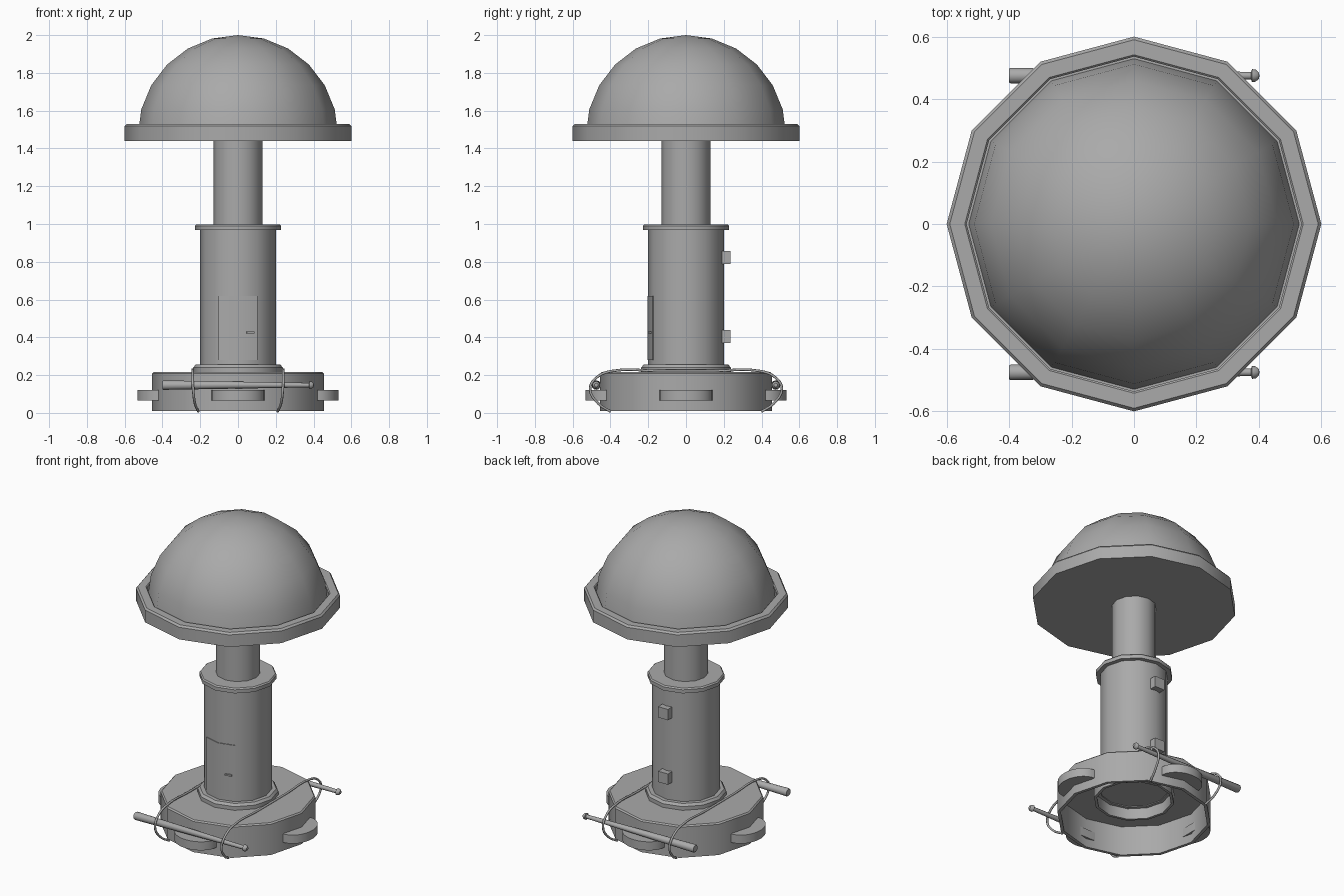
import bpy, bmesh, math
from mathutils import Vector, Matrix

if "Cube" in bpy.data.objects:
    bpy.data.objects.remove(bpy.data.objects["Cube"], do_unlink=True)

GREY = (0.4, 0.4, 0.4, 1.0)
grey = bpy.data.materials.new("plain_grey")
grey.use_nodes = True
grey.diffuse_color = GREY
grey.node_tree.nodes["Principled BSDF"].inputs["Base Color"].default_value = GREY
SIDES = 12


def finish(name, bm, smooth=True):
    """Turn a bmesh into a named, shaded object."""
    bmesh.ops.remove_doubles(bm, verts=bm.verts, dist=0.0002)
    bmesh.ops.recalc_face_normals(bm, faces=bm.faces)
    mesh = bpy.data.meshes.new(name)
    bm.to_mesh(mesh)
    bm.free()
    mesh.materials.append(grey)
    obj = bpy.data.objects.new(name, mesh)
    bpy.context.collection.objects.link(obj)
    if smooth:
        bpy.ops.object.select_all(action='DESELECT')
        obj.select_set(True)
        bpy.context.view_layer.objects.active = obj
        bpy.ops.object.shade_smooth_by_angle(angle=math.radians(35))
    return obj


def lathe(name, profile, closed=False, place=None, sides=SIDES):
    """Spin an (r, z) profile about the z axis."""
    bm = bmesh.new()
    rings = []
    for i in range(sides):
        a = math.tau * i / sides
        rings.append([bm.verts.new((r * math.cos(a), r * math.sin(a), z)) for r, z in profile])
    steps = len(profile) if closed else len(profile) - 1
    for i in range(sides):
        p, q = rings[i], rings[(i + 1) % sides]
        for j in range(steps):
            k = (j + 1) % len(profile)
            bm.faces.new((p[j], q[j], q[k], p[k]))
    if place:
        bm.transform(place)
    return finish(name, bm)


def box(name, size, centre, turn=0):
    bm = bmesh.new()
    bmesh.ops.create_cube(bm, size=1)
    bm.transform(Matrix.Translation(centre) @ Matrix.Rotation(turn, 4, 'Z')
                 @ Matrix.Diagonal((*size, 1)))
    return finish(name, bm, False)


def prism(name, outline, z0, z1):
    """Extrude a flat outline upward."""
    bm = bmesh.new()
    face = bm.faces.new([bm.verts.new((x, y, z0)) for x, y in outline])
    top = bmesh.ops.extrude_face_region(bm, geom=[face])["geom"]
    bmesh.ops.translate(bm, vec=(0, 0, z1 - z0),
                        verts=[v for v in top if isinstance(v, bmesh.types.BMVert)])
    return finish(name, bm)


def rope(name, points, radius):
    curve = bpy.data.curves.new(name, 'CURVE')
    curve.dimensions = '3D'
    curve.bevel_depth = radius
    curve.bevel_resolution = 1
    curve.resolution_u = 4
    curve.use_fill_caps = True
    spline = curve.splines.new('BEZIER')
    spline.bezier_points.add(len(points) - 1)
    for bp, co in zip(spline.bezier_points, points):
        bp.co = co
        bp.handle_left_type = bp.handle_right_type = 'AUTO'
    curve.materials.append(grey)
    obj = bpy.data.objects.new(name, curve)
    bpy.context.collection.objects.link(obj)


# Hollow base, open underneath
lathe("base_shell", [(0.455, 0.01), (0.455, 0.208), (0.447, 0.216), (0.2, 0.216),
                     (0.2, 0.2), (0.435, 0.2), (0.435, 0.01)], closed=True)

# Flange with a socket below
lathe("column_flange", [(0, 0.205), (0.22, 0.205), (0.22, 0.13), (0.237, 0.13),
                        (0.237, 0.24), (0.225, 0.255), (0, 0.255)])

# Column, collar and neck
lathe("column", [(0, 0.25), (0.2, 0.25), (0.2, 0.975), (0, 0.975)])
lathe("column_collar", [(0, 0.967), (0.227, 0.967), (0.227, 0.99), (0.22, 0.998), (0, 0.998)])
lathe("neck", [(0, 0.99), (0.13, 0.99), (0.13, 1.45), (0, 1.45)])

# Cap tray and dome
lathe("cap_rim", [(0, 1.44), (0.6, 1.44), (0.6, 1.518), (0.59, 1.53), (0.542, 1.53),
                  (0.536, 1.524), (0.536, 1.475), (0, 1.475)])
dome = [(0.53 * math.cos(math.radians(a)), 1.47 + 0.53 * math.sin(math.radians(a)))
        for a in range(0, 91, 15)]
lathe("dome", dome)

# Door plate wrapped on the front, with its handle
door = []
for r, angles in ((0.205, (-120, -90, -60)), (0.197, (-60, -90, -120))):
    door += [(r * math.cos(math.radians(a)), r * math.sin(math.radians(a))) for a in angles]
prism("door", door, 0.28, 0.62)
box("door_handle", (0.042, 0.014, 0.01), (0.065, -0.19, 0.425), math.radians(15))

# Blocks on the back of the column
for label, z in (("lower", 0.405), ("upper", 0.822)):
    box(label + "_back_block", (0.07, 0.07, 0.07), (0, 0.2, z))

# Four rounded lugs around the base
for i, label in enumerate(("left", "back", "right", "front")):
    turn = Matrix.Rotation(math.tau * i / 4, 2)
    arc = [turn @ Vector((0.42 + 0.113 * math.sin(math.pi * k / 16),
                          0.14 * math.cos(math.pi * k / 16))) for k in range(17)]
    prism(label + "_lug", arc, 0.065, 0.12)

# Tapered poles with a knob, front and back
for label, y in (("front", -0.475), ("back", 0.475)):
    lay = Matrix.Translation((0, y, 0.147)) @ Matrix.Rotation(math.pi / 2, 4, 'Y')
    lathe(label + "_pole", [(0, -0.4), (0.022, -0.4), (0.025, -0.395), (0.012, 0.375),
                            (0.021, 0.378), (0.019, 0.39), (0.01, 0.4), (0, 0.402)], place=lay)

# Ropes over the base and round both poles
for label, side in (("left", 1), ("right", -1)):
    half = [(0.21, 0.4, 0.007), (0.228, 0.465, 0.05), (0.238, 0.508, 0.13),
            (0.24, 0.47, 0.19), (0.24, 0.39, 0.222), (0.24, 0.15, 0.222)]
    path = [(side * x, -y, z) for x, y, z in half]
    path += [(side * x, y, z) for x, y, z in reversed(half)]
    rope(label + "_rope", path, 0.007)
